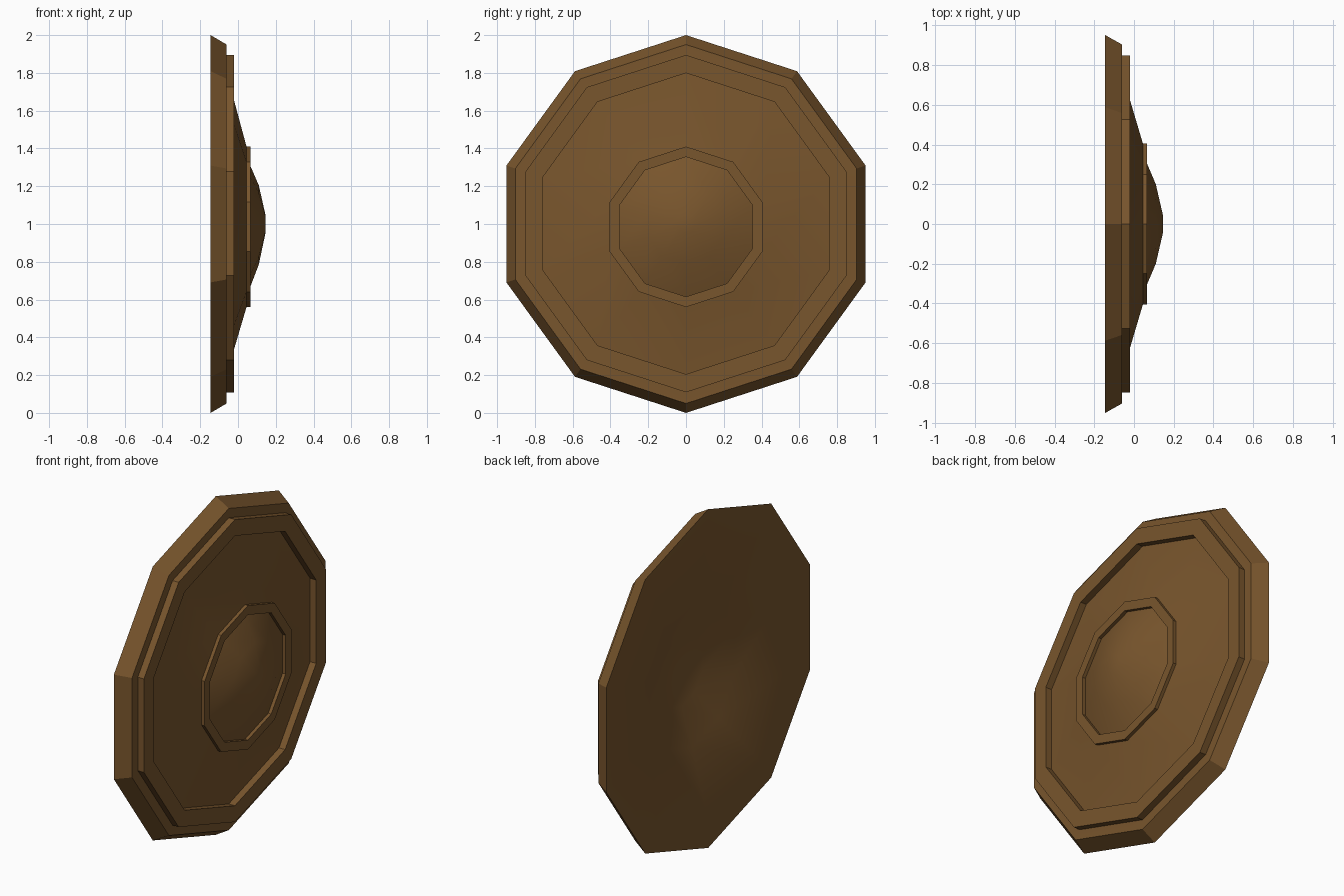
import bpy, bmesh, math

if "Cube" in bpy.data.objects:
    bpy.data.objects.remove(bpy.data.objects["Cube"])

SIDES = 10
wood = bpy.data.materials.new("brown_wood")
wood.diffuse_color = (0.19, 0.092, 0.026, 1)
wood.use_nodes = True
wood.node_tree.nodes["Principled BSDF"].inputs["Base Color"].default_value = wood.diffuse_color


def lathe(name, profile):
    """Sweep (radius, x, centre z) points into a ten-sided part about the x axis."""
    bm = bmesh.new()
    rings = []
    for r, x, zc in profile:
        if r == 0:
            rings.append([bm.verts.new((x, 0, zc))] * SIDES)
        else:
            rings.append([bm.verts.new((x, r * math.sin(i * math.tau / SIDES),
                                        zc + r * math.cos(i * math.tau / SIDES)))
                          for i in range(SIDES)])
    for a, b in zip(rings, rings[1:]):
        for i in range(SIDES):
            j = (i + 1) % SIDES
            corners = list(dict.fromkeys((a[i], b[i], b[j], a[j])))
            bm.faces.new(corners)
    mesh = bpy.data.meshes.new(name)
    bm.to_mesh(mesh)
    bm.free()
    mesh.materials.append(wood)
    obj = bpy.data.objects.new(name, mesh)
    bpy.context.collection.objects.link(obj)
    bpy.ops.object.select_all(action='DESELECT')
    obj.select_set(True)
    bpy.context.view_layer.objects.active = obj
    bpy.ops.object.shade_smooth_by_angle(angle=math.radians(30))
    return obj


# Shield body: hollow back, bevelled edge, shallow cone front
lathe("shield_body", [
    (0, 0.06, 0.995), (0.21, 0.03, 0.995), (0.42, -0.04, 0.985),
    (0.80, -0.135, 1), (1.0, -0.145, 1),
    (0.95, -0.06, 1), (0.797, -0.06, 1.002),
    (0.425, 0.045, 0.985), (0.37, 0.045, 0.985)])

# Raised band near the edge
lathe("outer_band", [
    (0.893, -0.06, 1.002), (0.893, -0.02, 1.002),
    (0.797, -0.02, 1.002), (0.797, -0.06, 1.002)])

# Thin band around the central boss
lathe("boss_band", [
    (0.425, 0.045, 0.985), (0.425, 0.065, 0.985),
    (0.37, 0.065, 0.985), (0.37, 0.045, 0.985)])

# Domed boss
lathe("boss_dome", [
    (0.37, 0.045, 0.985), (0.21, 0.11, 0.995),
    (0.05, 0.145, 1), (0, 0.145, 1)])
